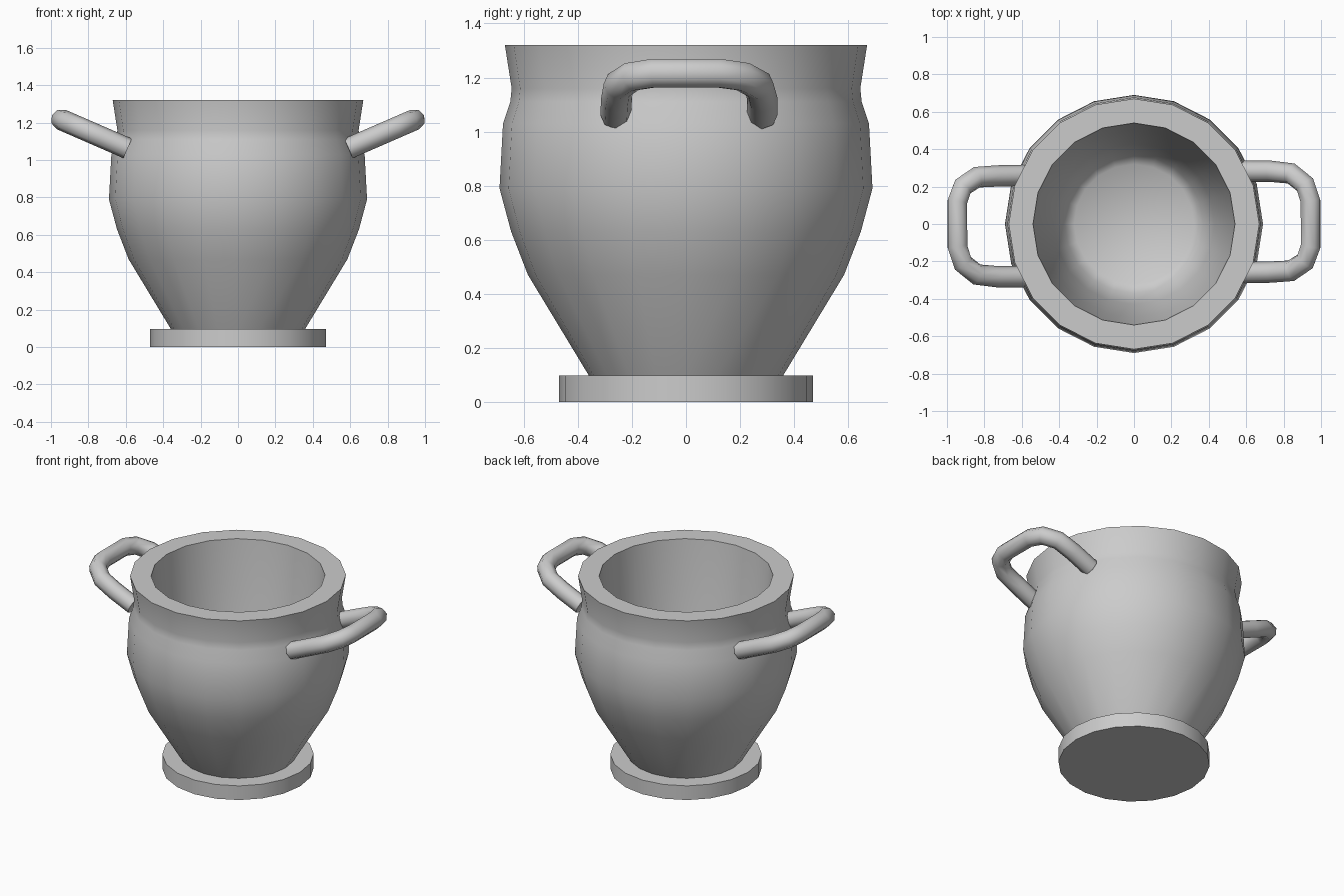
import bpy, bmesh
from math import pi, cos, sin, radians

if "Cube" in bpy.data.objects:
    bpy.data.objects.remove(bpy.data.objects["Cube"])


def lathe(name, profile, sides=20, angle=50):
    """Spin a closed (radius, z) profile around the z axis."""
    bm = bmesh.new()
    rings = []
    for r, z in profile:
        rings.append([bm.verts.new((r * cos(2 * pi * i / sides), r * sin(2 * pi * i / sides), z))
                      for i in range(sides)])
    for a, b in zip(rings, rings[1:]):
        for i in range(sides):
            j = (i + 1) % sides
            bm.faces.new((a[i], a[j], b[j], b[i]))
    bm.faces.new(rings[0][::-1])
    bm.faces.new(rings[-1])
    bmesh.ops.recalc_face_normals(bm, faces=bm.faces)
    me = bpy.data.meshes.new(name)
    bm.to_mesh(me)
    bm.free()
    ob = bpy.data.objects.new(name, me)
    bpy.context.collection.objects.link(ob)
    smooth(ob, angle)
    return ob


def select(ob):
    bpy.ops.object.select_all(action='DESELECT')
    ob.select_set(True)
    bpy.context.view_layer.objects.active = ob


def smooth(ob, angle):
    select(ob)
    bpy.ops.object.shade_smooth_by_angle(angle=radians(angle))


def handle(name, turn):
    """Slanted tube handle, turned half way round for the second one."""
    path = [(0.59, 0.282), (0.73, 0.282), (0.84, 0.27), (0.915, 0.21), (0.944, 0.12),
            (0.944, -0.12), (0.915, -0.20), (0.84, -0.25), (0.73, -0.257), (0.59, -0.26)]
    cu = bpy.data.curves.new(name, 'CURVE')
    cu.dimensions = '3D'
    cu.bevel_depth = 0.057
    cu.bevel_resolution = 2
    cu.use_fill_caps = True
    sp = cu.splines.new('POLY')
    sp.points.add(len(path) - 1)
    for p, (x, y) in zip(sp.points, path):
        p.co = (turn * x, turn * y, 1.062 + 0.435 * (x - 0.59), 1)
    ob = bpy.data.objects.new(name, cu)
    bpy.context.collection.objects.link(ob)
    select(ob)
    bpy.ops.object.convert(target='MESH')
    smooth(bpy.context.object, 60)


# Flat round foot
lathe("foot", [(0.47, 0), (0.47, 0.097)])

# Hollow pot: outer wall up to the rim, then down the inside to the floor
lathe("pot", [(0.355, 0.09), (0.585, 0.47), (0.647, 0.63), (0.69, 0.79), (0.677, 1.03),
              (0.65, 1.11), (0.645, 1.16), (0.67, 1.32),
              (0.54, 1.32), (0.50, 0.85), (0.43, 0.45), (0.37, 0.27), (0.32, 0.23)])

# Two handles
handle("right_handle", 1)
handle("left_handle", -1)
